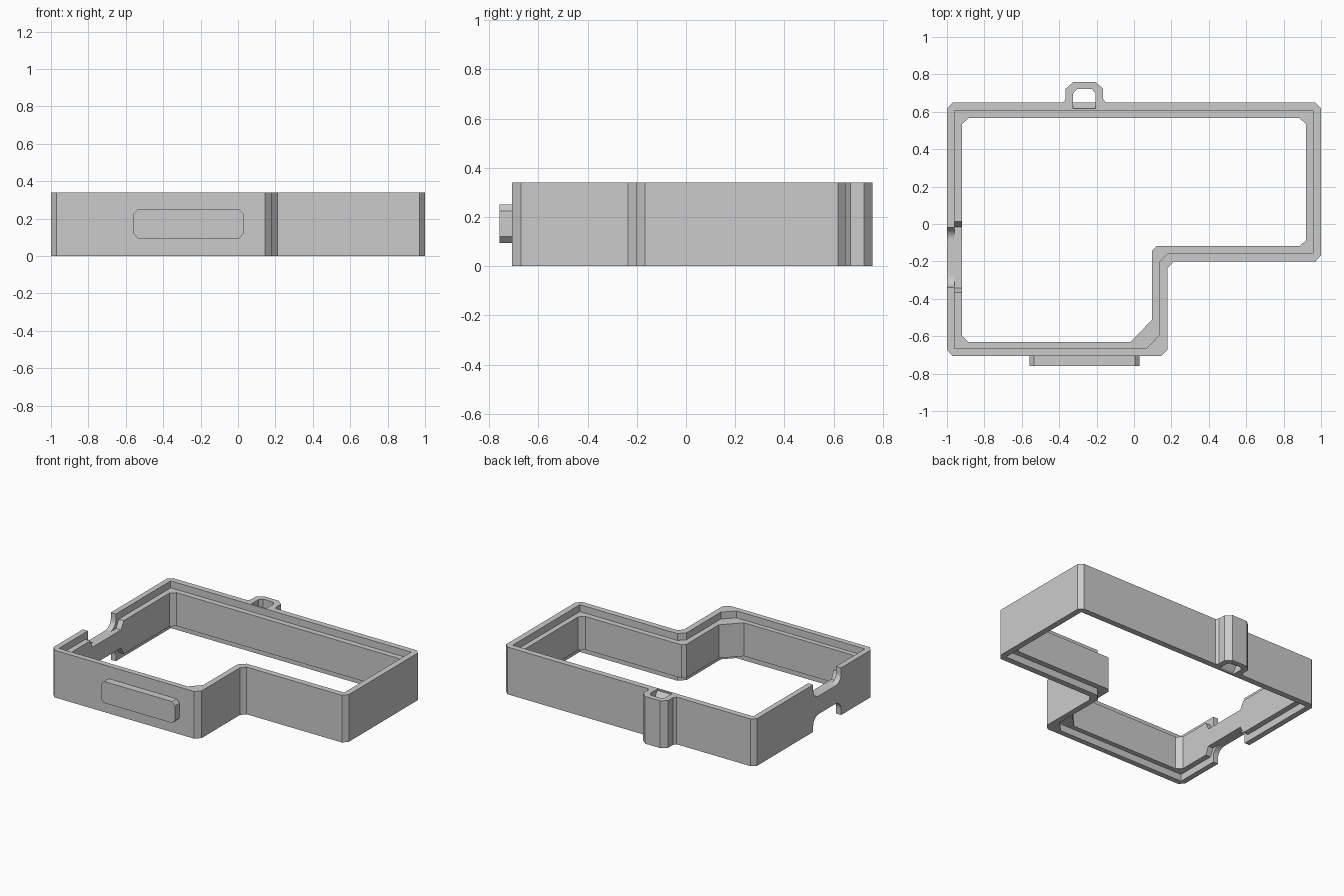
import bpy, bmesh, math
from mathutils import Vector

cube = bpy.data.objects.get("Cube")
if cube:
    bpy.data.objects.remove(cube, do_unlink=True)

HEIGHT = 0.34
LEDGE = 0.05

grey = bpy.data.materials.new("plain grey")
grey.use_nodes = True
colour = (0.6, 0.6, 0.6, 1)
grey.diffuse_color = colour
grey.node_tree.nodes["Principled BSDF"].inputs["Base Color"].default_value = colour


def prism(name, points, axis, low, high):
    """Closed prism: a 2D outline extruded along x, y or z."""
    place = {"x": lambda a, b, d: (d, a, b),
             "y": lambda a, b, d: (a, d, b),
             "z": lambda a, b, d: (a, b, d)}[axis]
    bm = bmesh.new()
    face = bm.faces.new([bm.verts.new(place(a, b, low)) for a, b in points])
    grown = bmesh.ops.extrude_face_region(bm, geom=[face], use_keep_orig=True)
    shift = Vector(place(0, 0, high - low))
    for v in grown["geom"]:
        if isinstance(v, bmesh.types.BMVert):
            v.co += shift
    bmesh.ops.recalc_face_normals(bm, faces=bm.faces)
    mesh = bpy.data.meshes.new(name)
    bm.to_mesh(mesh)
    bm.free()
    mesh.materials.append(grey)
    obj = bpy.data.objects.new(name, mesh)
    bpy.context.collection.objects.link(obj)
    return obj


def activate(obj):
    bpy.ops.object.select_all(action="DESELECT")
    obj.select_set(True)
    bpy.context.view_layer.objects.active = obj


def cut(obj, points, axis, low, high):
    cutter = prism("cutter", points, axis, low, high)
    cutter.hide_render = True
    mod = obj.modifiers.new("cut", "BOOLEAN")
    mod.operation = "DIFFERENCE"
    mod.solver = "EXACT"
    mod.object = cutter
    activate(obj)
    bpy.ops.object.modifier_apply(modifier=mod.name)
    bpy.data.objects.remove(cutter, do_unlink=True)


# Outlines: outside wall with the strap lug, rebate, and inner opening
lug = [(-0.38, 0.65), (-0.365, 0.67), (-0.365, 0.725), (-0.325, 0.76),
       (-0.205, 0.76), (-0.165, 0.725), (-0.165, 0.67), (-0.15, 0.65)]
outer = [(-1, -0.67), (-1, 0.62), (-0.97, 0.65)] + lug + [
    (0.97, 0.65), (1, 0.62), (1, -0.165), (0.97, -0.2), (0.21, -0.2),
    (0.18, -0.235), (0.18, -0.67), (0.145, -0.705), (-0.97, -0.705)]
rebate = [(-0.96, -0.665), (-0.96, 0.607), (0.957, 0.607), (0.957, -0.157),
          (0.18, -0.157), (0.137, -0.2), (0.137, -0.59), (0.065, -0.665)]
opening = [(-0.92, -0.595), (-0.92, 0.535), (-0.885, 0.567), (0.885, 0.567),
           (0.92, 0.535), (0.92, -0.085), (0.885, -0.117), (0.12, -0.117),
           (0.097, -0.14), (0.097, -0.51), (-0.02, -0.63), (-0.885, -0.63)]

frame = prism("frame", outer, "z", 0, HEIGHT)
cut(frame, opening, "z", -0.1, HEIGHT + 0.1)
cut(frame, rebate, "z", HEIGHT - LEDGE, HEIGHT + 0.1)
cut(frame, rebate, "z", -0.1, LEDGE)

# Strap hole through the lug
hole = [(-0.325, 0.65), (-0.325, 0.70), (-0.305, 0.722),
        (-0.225, 0.722), (-0.205, 0.70), (-0.205, 0.65)]
cut(frame, hole, "z", -0.1, HEIGHT + 0.1)

# Rounded cable notch profile, measured from the rim
NOTCH = 0.105
RADIUS = 0.065
front, back = -0.337, -0.018
rounded = [(back, HEIGHT + 0.1)]
for centre, start in ((back - RADIUS, 0), (front + RADIUS, -90)):
    for i in range(9):
        a = math.radians(start - i * 90 / 8)
        rounded.append((centre + RADIUS * math.cos(a),
                        HEIGHT - NOTCH + RADIUS + RADIUS * math.sin(a)))
rounded.append((front, HEIGHT + 0.1))

# Wider sloped notch in the inner lip
floor = HEIGHT - NOTCH
sloped = [(0.015, HEIGHT - LEDGE), (-0.015, floor), (-0.34, floor),
          (-0.365, HEIGHT - LEDGE), (-0.365, HEIGHT - 0.03), (0.015, HEIGHT - 0.03)]

# Lead-in slope of the strap hole
lead = [(0.62, HEIGHT + 0.1), (0.62, HEIGHT - 0.01), (0.655, HEIGHT - 0.06),
        (0.68, HEIGHT - 0.06), (0.68, HEIGHT + 0.1)]


def flip(points):
    return [(a, HEIGHT - b) for a, b in points]


for side in (lambda p: p, flip):
    cut(frame, side(rounded), "x", -1.1, -0.9)
    cut(frame, side(sloped), "x", -0.96, -0.9)
    cut(frame, side(lead), "x", -0.325, -0.205)

activate(frame)
bpy.ops.object.shade_smooth_by_angle(angle=math.radians(25))

# Raised front plate with clipped corners
x0, x1, z0, z1, c = -0.56, 0.03, 0.095, 0.25, 0.025
plate = [(x0 + c, z0), (x1 - c, z0), (x1, z0 + c), (x1, z1 - c),
         (x1 - c, z1), (x0 + c, z1), (x0, z1 - c), (x0, z0 + c)]
prism("front_plate", plate, "y", -0.757, -0.70)

# Centre front to back
for obj in (frame, bpy.data.objects["front_plate"]):
    obj.location.y = -0.0015
